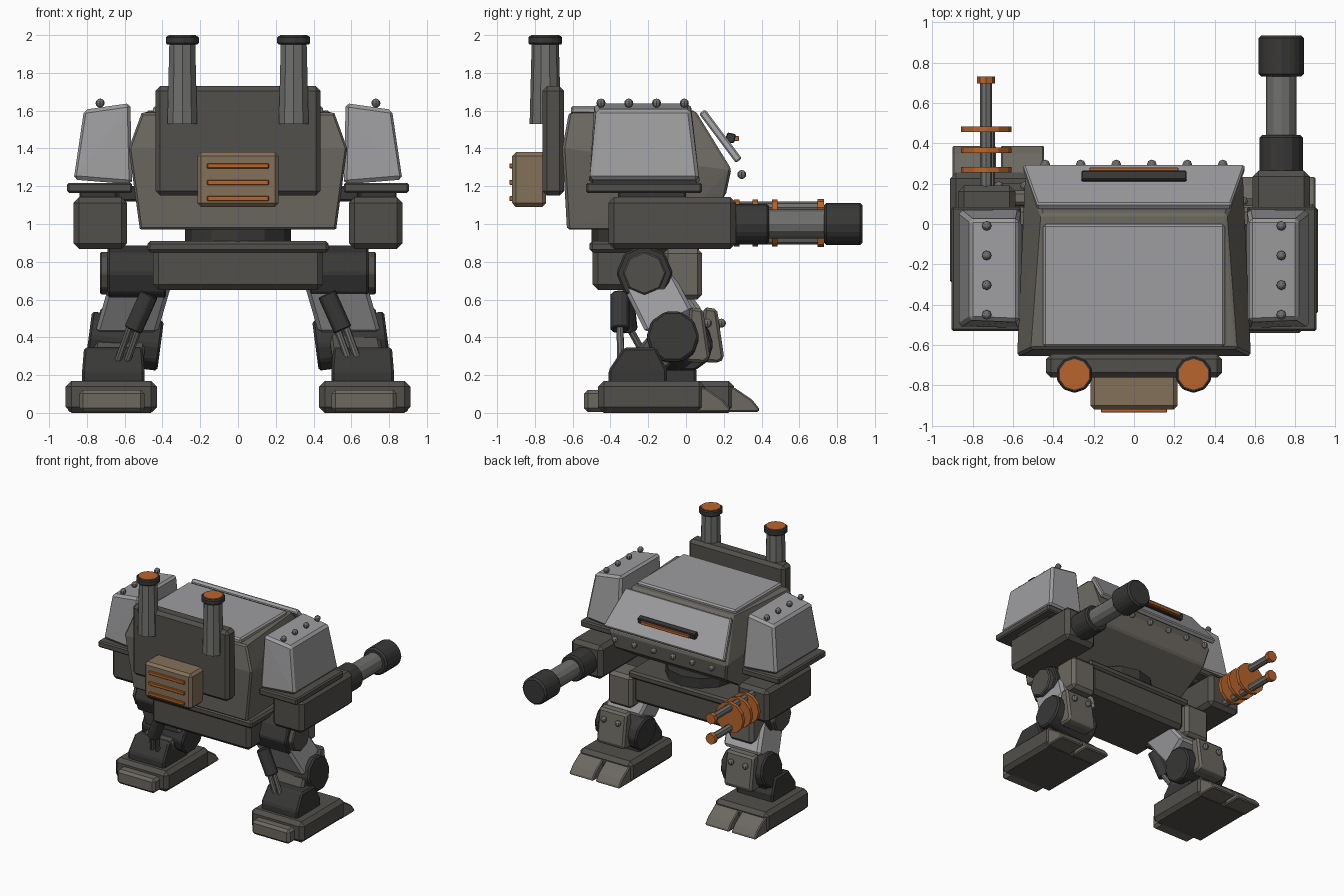
import bpy, bmesh
from mathutils import Vector

if "Cube" in bpy.data.objects:
    bpy.data.objects.remove(bpy.data.objects["Cube"])


def mat(name, c):
    m = bpy.data.materials.new(name)
    m.diffuse_color = (*c, 1)
    m.use_nodes = True
    m.node_tree.nodes["Principled BSDF"].inputs["Base Color"].default_value = m.diffuse_color
    return m


STEEL = mat("light_steel", (0.34, 0.34, 0.35))
OLIVE = mat("olive_grey", (0.15, 0.14, 0.12))
BROWN = mat("dark_frame", (0.085, 0.08, 0.07))
DARK = mat("gunmetal", (0.04, 0.039, 0.038))
PIPE = mat("pipe_grey", (0.16, 0.16, 0.155))
TAN = mat("tan", (0.23, 0.165, 0.10))
ORANGE = mat("hot_orange", (0.48, 0.13, 0.025))


def finish(bm, name, m, bevel=0.0):
    bmesh.ops.recalc_face_normals(bm, faces=bm.faces)
    me = bpy.data.meshes.new(name)
    bm.to_mesh(me)
    bm.free()
    me.materials.append(m)
    ob = bpy.data.objects.new(name, me)
    bpy.context.collection.objects.link(ob)
    if bevel:
        b = ob.modifiers.new("bevel", 'BEVEL')
        b.width, b.segments, b.limit_method = bevel, 1, 'ANGLE'
    return ob


def solid(name, pts, m, bevel=0.0):
    """Convex solid wrapped around the given points."""
    bm = bmesh.new()
    for p in pts:
        bm.verts.new(p)
    r = bmesh.ops.convex_hull(bm, input=bm.verts)
    junk = [g for g in r["geom_interior"] if isinstance(g, bmesh.types.BMVert)]
    bmesh.ops.delete(bm, geom=junk, context='VERTS')
    bmesh.ops.dissolve_limit(bm, angle_limit=0.02, verts=bm.verts, edges=bm.edges)
    return finish(bm, name, m, bevel)


def box(name, x, y, z, m, bevel=0.02):
    return solid(name, [(a, b, c) for a in x for b in y for c in z], m, bevel)


def mirrored(pts):
    return [(s * x, y, z) for x, y, z in pts for s in (1, -1)]


def tube(name, p, q, r1, r2, m, n=10, bevel=0.0):
    """Cylinder or cone running from p to q."""
    p, q = Vector(p), Vector(q)
    bm = bmesh.new()
    bmesh.ops.create_cone(bm, cap_ends=True, segments=n, radius1=r1, radius2=r2,
                          depth=(q - p).length)
    rot = Vector((0, 0, 1)).rotation_difference(q - p).to_matrix().to_4x4()
    rot.translation = (p + q) / 2
    bm.transform(rot)
    return finish(bm, name, m, bevel)


def rivet(name, p, r=0.024):
    bm = bmesh.new()
    bmesh.ops.create_uvsphere(bm, u_segments=8, v_segments=6, radius=r)
    bmesh.ops.translate(bm, vec=p, verts=bm.verts)
    return finish(bm, name, PIPE)


# Main hull with sloped armour at the prow
solid("hull", mirrored([(.52, -.63, .97), (.58, -.655, 1.40), (.51, -.62, 1.59),
                        (.46, .05, 1.60), (.54, .24, 1.29), (.51, .21, 1.15),
                        (.50, -.08, .97)]), OLIVE, 0.012)
box("roof_plate", (-.45, .45), (-.61, 0), (1.58, 1.625), STEEL, 0.012)
solid("prow_plate", mirrored([(w, y + k * .016, z + k * .012) for w, y, z in
                              ((.48, .085, 1.595), (.55, .28, 1.335)) for k in (1, -1)]),
      STEEL, 0.008)
solid("visor_frame", mirrored([(.26, .20, 1.43), (.26, .22, 1.485), (.26, .265, 1.475),
                               (.26, .255, 1.43)]), DARK, 0.005)
box("visor_slit", (-.22, .22), (.24, .28), (1.44, 1.465), ORANGE, 0.003)
for i in range(6):
    rivet("prow_rivet", (-.44 + i * .176, .295, 1.262))

# Engine plate, radiator and exhaust stacks
box("engine_plate", (-.437, .437), (-.76, -.645), (1.15, 1.73), BROWN, 0.025)
box("radiator", (-.215, .215), (-.92, -.74), (1.09, 1.38), TAN, 0.02)
for z in (1.135, 1.22, 1.308):
    box("radiator_slat", (-.163, .163), (-.935, -.90), (z - .013, z + .013), ORANGE, 0.003)
for x in (-.295, .295):
    tube("exhaust_stack", (x, -.745, 1.53), (x, -.745, 1.96), .083, .072, PIPE)
    tube("exhaust_cap", (x, -.745, 1.95), (x, -.745, 1.995), .092, .092, DARK, 10, .008)
    tube("exhaust_glow", (x, -.745, 1.96), (x, -.745, 2.0), .076, .076, ORANGE)

# Waist and pelvis
tube("waist_ring", (0, -.22, .89), (0, -.22, .99), .28, .28, DARK, 12)
box("pelvis_plate", (-.48, .48), (-.51, .07), (.85, .91), BROWN, 0.015)
box("pelvis", (-.45, .45), (-.495, .05), (.65, .88), BROWN, 0.03)

# Shoulders and arm housings
for s, front in ((1, .265), (-1, .19)):
    solid("shoulder_armour", [(s * x, y, z) for x, z, a, b in
                              ((.56, 1.21, -.515, .075), (.87, 1.235, -.51, .07),
                               (.815, 1.605, -.475, .025), (.57, 1.64, -.485, .025))
                              for y in (a, b)], STEEL, 0.018)
    box("shoulder_tray", (s * .56, s * .905), (-.53, .085), (1.165, 1.218), BROWN, 0.01)
    box("arm_mount", (s * .64, s * .84), (-.36, 0), (1.10, 1.18), DARK, 0.01)
    box("shoulder_bracket", (s * .48, s * .64), (-.36, 0), (1.12, 1.2), DARK, 0.01)
    box("arm_housing", (s * .588, s * .872), (-.41, front), (.868, 1.142), BROWN, 0.03)
    for i in range(4):
        rivet("shoulder_rivet", (s * .73, -.45 + i * .147, 1.64))

# Heavy cannon on the +x arm
for name, a, b, r, m, bev in (("cannon_collar", .24, .44, .108, DARK, .012),
                              ("cannon_barrel", .40, .76, .076, PIPE, 0),
                              ("cannon_muzzle", .73, .935, .112, DARK, .014)):
    tube(name, (.73, a, 1.0), (.73, b, 1.0), r, r, m, 12, bev)

# Twin-barrel heat gun on the -x arm
for y in (.268, .366, .47):
    tube("heat_disc", (-.733, y - .014, 1.005), (-.733, y + .014, 1.005), .125, .125, ORANGE, 12)
tube("heat_gun_core", (-.715, .17, 1.005), (-.715, .48, 1.005), .025, .025, PIPE, 8)
for z in (.922, 1.088):
    tube("heat_barrel", (-.733, .17, z), (-.733, .71, z), .03, .03, PIPE, 8)
    tube("heat_tip", (-.733, .695, z), (-.733, .73, z), .044, .044, ORANGE, 8)


# Legs: one foot planted a step ahead of the other
def leg(s, step):
    k = step * .48

    def lean(prof, half, cx=lambda z: .5 + (.74 - z) * .29, dy=lambda z: k):
        return [(s * (cx(z) + e * half), y + dy(z), z) for y, z in prof for e in (1, -1)]

    tube("hip_joint", (s * .38, -.22, .74), (s * .69, -.22, .74), .15, .15, DARK, 8, .01)
    tube("hip_cap", (s * .66, -.22, .74), (s * .73, -.22, .74), .115, .115, BROWN, 8, .008)
    box("hip_armour", (s * .44, s * .66), (-.12, .085), (.60, .87), OLIVE, 0.025)
    thigh = [(-.35, .70), (-.30, .84), (-.14, .83), (-.09, .78), (.04, .54), (-.05, .50), (-.21, .42)]
    solid("thigh", lean(thigh, .165, dy=lambda z: k * min(1, max(0, (.78 - z) / .36))), STEEL, 0.02)
    tube("knee_joint", (s * .41, -.07 + k, .355), (s * .79, -.07 + k, .405), .14, .14, DARK, 10, .012)
    solid("knee_armour", lean([(.02, .56), (.09, .55), (.128, .29), (.10, .265), (.0, .27)], .125,
                              lambda z: .605), OLIVE, 0.015)
    for x in (.54, .67):
        rivet("knee_rivet", (s * x, .113 + k, .475))
    # Shin, ankle and rear piston
    solid("shin", [(s * (cx + e * w), y + d, z) for cx, w, y, z, d in
                   ((.61, .13, -.17, .44, k), (.61, .13, .02, .36, k),
                    (.65, .14, -.36, .22, step), (.65, .14, -.14, .20, step))
                   for e in (1, -1)], BROWN, 0.015)
    solid("ankle", [(s * (.66 + e * w), y + step, z) for w, a, b, z in
                    ((.165, -.41, -.10, .15), (.165, -.41, -.10, .225), (.155, -.33, -.16, .345))
                    for y in (a, b) for e in (1, -1)], DARK, 0.012)
    tube("piston_sleeve", (s * .47, -.35 + k * .3, .63), (s * .555, -.35 + k * .6, .44),
         .052, .052, DARK, 8, .006)
    for d in (-.025, .025):
        tube("piston_rod", (s * (.545 + d), -.35 + k * .6, .46),
             (s * (.61 + d), -.345 + step * .9, .28), .019, .019, PIPE, 8)
    # Foot with heel and two toes
    box("foot", (s * .43, s * .912), (-.465 + step, .10 + step), (0, .17), BROWN, 0.03)
    box("heel", (s * .495, s * .84), (-.54 + step, -.42 + step), (.005, .122), OLIVE, 0.02)
    for a, b in ((.445, .66), (.685, .90)):
        solid("toe", [(s * x, y + step, z) for y, z in
                      ((.05, .005), (.05, .135), (.10, .135), (.195, .07), (.235, .02), (.23, .005))
                      for x in (a, b)], OLIVE, 0.01)


leg(1, 0)
leg(-1, .155)
